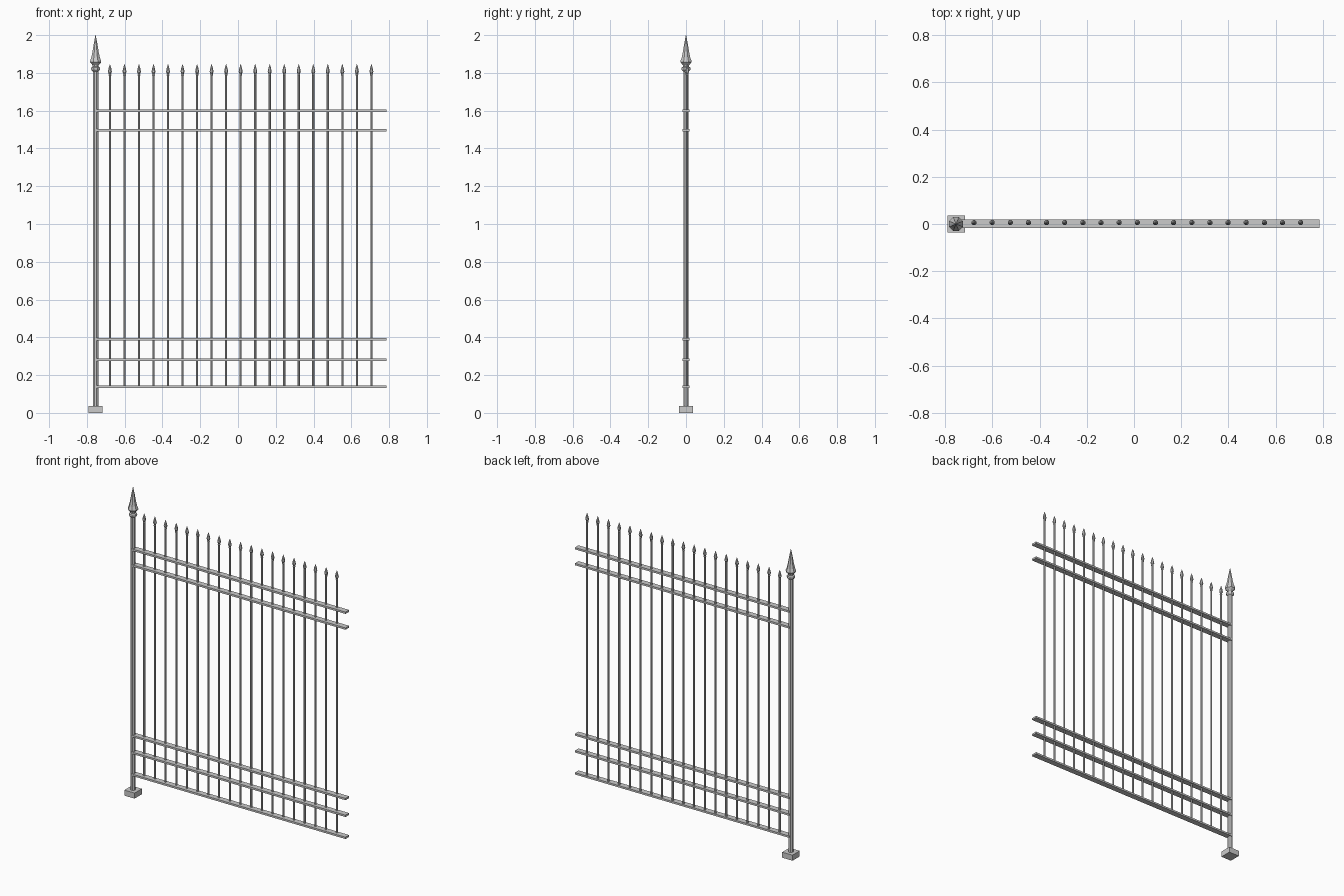
import bpy, bmesh, math

if "Cube" in bpy.data.objects:
    bpy.data.objects.remove(bpy.data.objects["Cube"])

RAIL_END = 0.785
POST_X = -0.754


def box(name, x0, x1, y0, y1, z0, z1):
    bm = bmesh.new()
    bmesh.ops.create_cube(bm, size=1)
    for v in bm.verts:
        v.co.x = x0 + (v.co.x + 0.5) * (x1 - x0)
        v.co.y = y0 + (v.co.y + 0.5) * (y1 - y0)
        v.co.z = z0 + (v.co.z + 0.5) * (z1 - z0)
    me = bpy.data.meshes.new(name)
    bm.to_mesh(me)
    bm.free()
    ob = bpy.data.objects.new(name, me)
    bpy.context.collection.objects.link(ob)
    return ob


def lathe(name, profile, x, y, sides):
    """Closed solid of revolution from (radius, z) points, bottom to top."""
    bm = bmesh.new()
    rings = []
    for r, z in profile:
        ring = []
        for i in range(sides):
            a = 2 * math.pi * (i + 0.5) / sides
            ring.append(bm.verts.new((r * math.cos(a), r * math.sin(a), z)))
        rings.append(ring)
    for lo, hi in zip(rings, rings[1:]):
        for i in range(sides):
            j = (i + 1) % sides
            bm.faces.new((lo[i], lo[j], hi[j], hi[i]))
    bm.faces.new(rings[0][::-1])
    bm.faces.new(rings[-1])
    me = bpy.data.meshes.new(name)
    bm.to_mesh(me)
    bm.free()
    ob = bpy.data.objects.new(name, me)
    ob.location = (x, y, 0)
    bpy.context.collection.objects.link(ob)
    return ob


# Post with foot block and turned spear finial
box("post_foot", POST_X - 0.037, POST_X + 0.037, -0.037, 0.037, 0, 0.036)
lathe("post", [(0.0155, 0.03), (0.0155, 1.825)], POST_X, 0, 8)
lathe("post_finial", [
    (0.016, 1.808), (0.024, 1.815), (0.026, 1.822), (0.024, 1.829),
    (0.016, 1.834), (0.018, 1.842), (0.031, 1.855), (0.032, 1.863),
    (0.025, 1.88), (0.018, 1.91), (0.011, 1.95), (0.001, 2.0)],
    POST_X, 0, 8)

# Horizontal flat rails
for i, z in enumerate((0.138, 0.281, 0.390, 1.497, 1.600)):
    box(f"rail_{i + 1}", POST_X, RAIL_END, -0.018, 0.019, z - 0.006, z + 0.006)

# Round pickets, each with a small spear point
first = lathe("picket_1", [
    (0.0062, 0.138), (0.0062, 1.785), (0.0085, 1.789), (0.0062, 1.794),
    (0.0115, 1.806), (0.0075, 1.825), (0.0008, 1.846)], -0.678, 0.006, 8)
for i in range(1, 19):
    ob = bpy.data.objects.new(f"picket_{i + 1}", first.data)
    ob.location = (-0.678 + i * 0.0769, 0.006, 0)
    bpy.context.collection.objects.link(ob)
